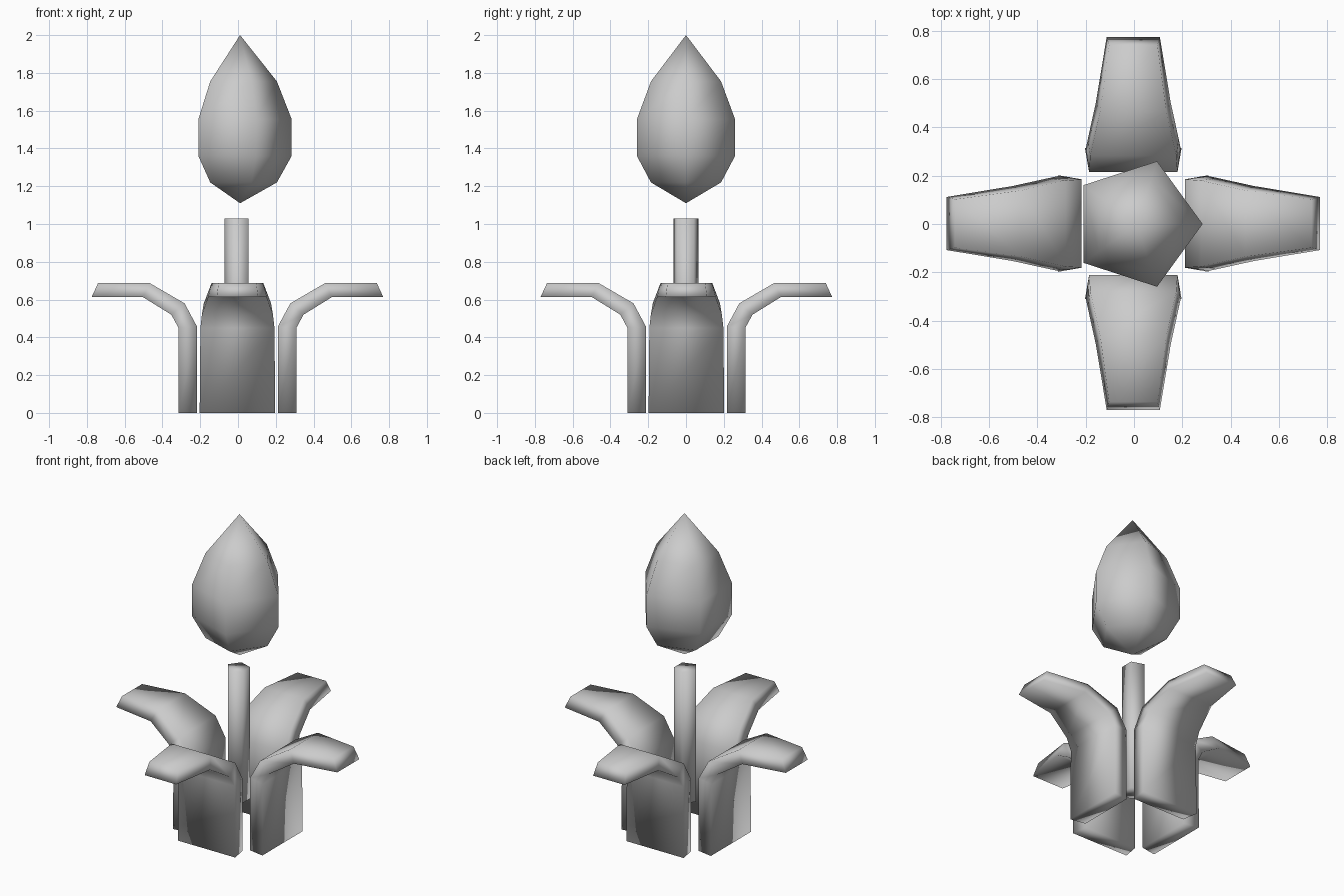
import bpy
import bmesh
from math import cos, sin, pi, tau
from mathutils import Matrix

old = bpy.data.objects.get("Cube")
if old:
    bpy.data.objects.remove(old, do_unlink=True)

GREY = (0.6, 0.6, 0.6, 1.0)
grey = bpy.data.materials.new("plain grey")
grey.use_nodes = True
grey.diffuse_color = GREY
grey.node_tree.nodes["Principled BSDF"].inputs["Base Color"].default_value = GREY


def finish(name, bm):
    """Turn a bmesh into a smooth shaded, coloured object."""
    bmesh.ops.recalc_face_normals(bm, faces=bm.faces)
    mesh = bpy.data.meshes.new(name)
    bm.to_mesh(mesh)
    bm.free()
    mesh.materials.append(grey)
    for poly in mesh.polygons:
        poly.use_smooth = True
    obj = bpy.data.objects.new(name, mesh)
    bpy.context.collection.objects.link(obj)
    return obj


def loft(bm, rings):
    """Bridge a list of equal vertex rings with quads."""
    for a, b in zip(rings, rings[1:]):
        n = len(a)
        for i in range(n):
            j = (i + 1) % n
            bm.faces.new((a[i], a[j], b[j], b[i]))


def pentagon(bm, radius, z, centre, turn=0.0):
    return [bm.verts.new((centre + radius * cos(turn + tau * i / 5),
                          radius * sin(turn + tau * i / 5), z)) for i in range(5)]


# Five-sided flower bud with pointed ends
bm = bmesh.new()
bud_x = 0.011
profile = [(0.195, 1.22), (0.273, 1.36), (0.273, 1.555), (0.195, 1.755)]
rings = [pentagon(bm, r, z, bud_x) for r, z in profile]
loft(bm, rings)
for ring, z in ((rings[0], 1.11), (rings[-1], 2.0)):
    tip = bm.verts.new((bud_x, 0, z))
    for i in range(5):
        bm.faces.new((ring[i], ring[(i + 1) % 5], tip))
finish("bud", bm)

# Five-sided stem
bm = bmesh.new()
rings = [pentagon(bm, 0.07, z, -0.001, pi) for z in (0.2, 1.03)]
loft(bm, rings)
for ring in rings:
    bm.faces.new(ring)
finish("stem", bm)

# Curved leaves: (radius, height, half width) along the outer and inner faces
outer = [(0.312, 0, 0.2), (0.312, 0.45, 0.196), (0.35, 0.52, 0.188),
         (0.5, 0.613, 0.155), (0.772, 0.613, 0.11)]
inner = [(0.214, 0, 0.183), (0.214, 0.457, 0.183), (0.28, 0.58, 0.178),
         (0.464, 0.687, 0.137), (0.738, 0.687, 0.1)]


def leaf(name, angle):
    bm = bmesh.new()
    rings = []
    for (ro, zo, wo), (ri, zi, wi) in zip(outer, inner):
        rings.append([bm.verts.new(p) for p in
                      ((ro, -wo, zo), (ro, wo, zo), (ri, wi, zi), (ri, -wi, zi))])
    loft(bm, rings)
    bm.faces.new(rings[0])
    bm.faces.new(rings[-1])
    turn = Matrix.Translation((-0.003, 0.002, 0)) @ Matrix.Rotation(angle, 4, "Z")
    bmesh.ops.transform(bm, matrix=turn, verts=bm.verts)
    finish(name, bm)


for k, side in enumerate(("left", "back", "right", "front")):
    leaf(side + "_leaf", k * pi / 2)
